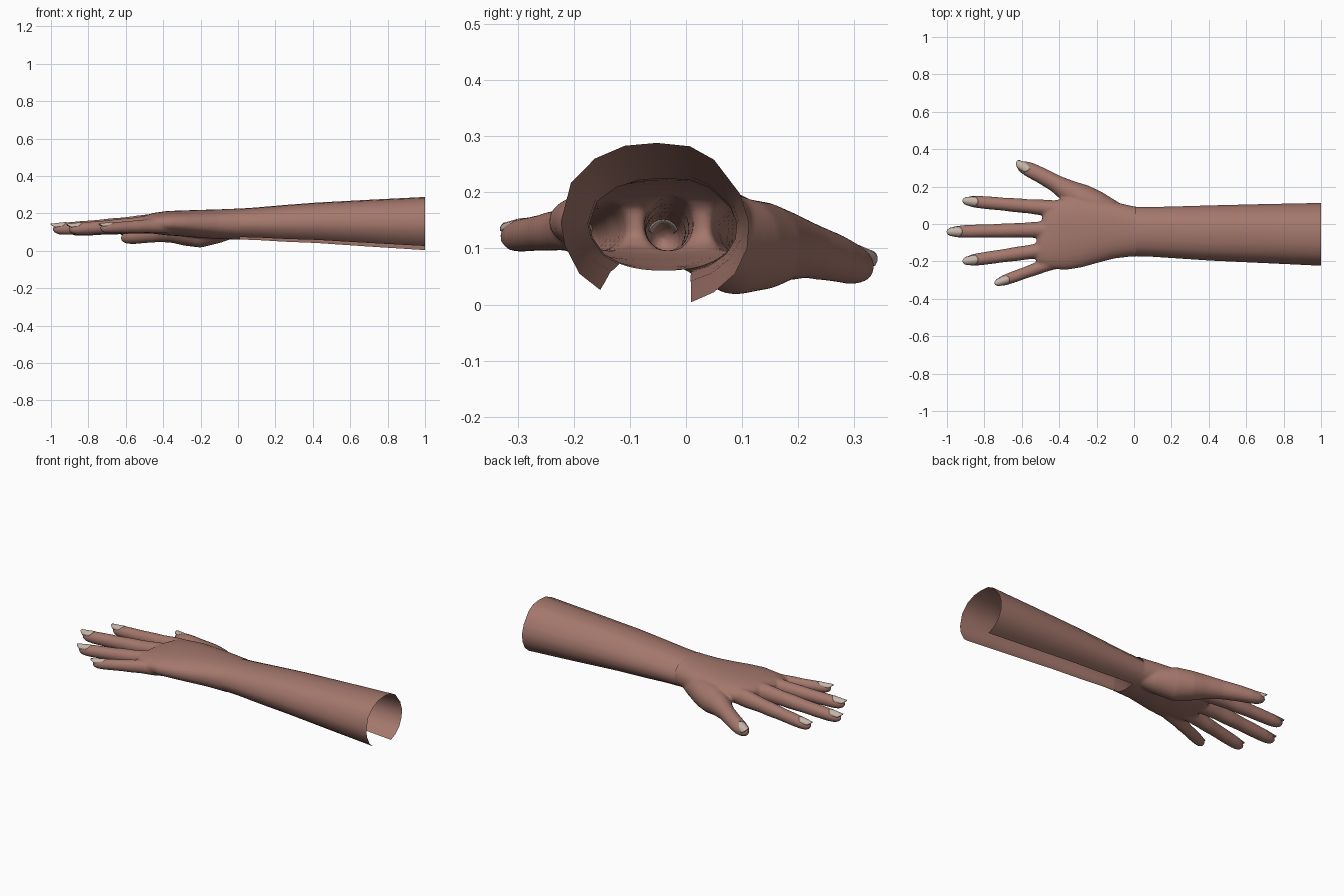
import bpy, bmesh, math
from mathutils import Vector

if "Cube" in bpy.data.objects:
    bpy.data.objects.remove(bpy.data.objects["Cube"])


def material(name, rgb):
    m = bpy.data.materials.new(name)
    m.diffuse_color = (*rgb, 1)
    m.use_nodes = True
    m.node_tree.nodes["Principled BSDF"].inputs["Base Color"].default_value = m.diffuse_color
    return m


SKIN = material("skin", (0.37, 0.185, 0.15))
NAIL = material("nail", (0.56, 0.46, 0.40))


def make_object(name, bm, mat):
    me = bpy.data.meshes.new(name)
    bmesh.ops.recalc_face_normals(bm, faces=bm.faces)
    for f in bm.faces:
        f.smooth = True
    bm.to_mesh(me)
    bm.free()
    me.materials.append(mat)
    ob = bpy.data.objects.new(name, me)
    bpy.context.collection.objects.link(ob)
    return ob


def spow(v, e):
    return math.copysign(abs(v) ** e, v)


def tube(bm, sections, up=(0, 0, 1), n=28, power=2.0):
    """Closed loft through (x, y, z, half width, half height) sections."""
    up = Vector(up)
    pts = [Vector(s[:3]) for s in sections]
    rings = []
    for i, s in enumerate(sections):
        t = (pts[min(i + 1, len(pts) - 1)] - pts[max(i - 1, 0)]).normalized()
        side = up.cross(t).normalized()
        nor = t.cross(side)
        ring = []
        for k in range(n):
            a = 2 * math.pi * k / n
            ring.append(bm.verts.new(pts[i]
                        + side * s[3] * spow(math.cos(a), 2 / power)
                        + nor * s[4] * spow(math.sin(a), 2 / power)))
        rings.append(ring)
    for r0, r1 in zip(rings, rings[1:]):
        for k in range(n):
            bm.faces.new((r0[k], r0[(k + 1) % n], r1[(k + 1) % n], r1[k]))
    bm.faces.new(rings[0][::-1])
    bm.faces.new(rings[-1])


def nail(name, tip, direction, up, length, w, h):
    """Curved plate ending at the finger tip."""
    d = Vector(direction).normalized()
    s = Vector(up).cross(d).normalized()
    nor = d.cross(s)
    bm = bmesh.new()
    rows, cols = 7, 9
    grid = []
    for i in range(rows):
        f = i / (rows - 1)
        row = []
        for j in range(cols):
            q = j / (cols - 1) * 2 - 1
            a = q * math.radians(62)
            # rounded root and tip
            t = -length + length * f + (0.25 * length * q * q) * (1 - 2 * f)
            row.append(bm.verts.new(Vector(tip) + d * t
                       + s * w * math.sin(a) * (1 - 0.15 * f)
                       + nor * h * (math.cos(a) - 0.12 * f)))
        grid.append(row)
    for i in range(rows - 1):
        for j in range(cols - 1):
            bm.faces.new((grid[i][j], grid[i][j + 1], grid[i + 1][j + 1], grid[i + 1][j]))
    ob = make_object(name, bm, NAIL)
    mod = ob.modifiers.new("thickness", 'SOLIDIFY')
    mod.thickness = 0.005
    mod.offset = -1


# ---- hand: palm, fingers and thumb lofts fused into one skin
hand_bm = bmesh.new()
tube(hand_bm, [(0.06, -0.041, 0.144, 0.133, 0.083), (0.0, -0.040, 0.143, 0.133, 0.083),
               (-0.1, -0.034, 0.143, 0.150, 0.079), (-0.2, -0.037, 0.144, 0.170, 0.075),
               (-0.3, -0.045, 0.147, 0.188, 0.069), (-0.38, -0.056, 0.148, 0.190, 0.065),
               (-0.45, -0.060, 0.147, 0.180, 0.056), (-0.49, -0.055, 0.147, 0.160, 0.044),
               (-0.51, -0.050, 0.147, 0.120, 0.025)], n=40, power=2.25)

# fraction along the finger, width and height factors
FINGER = [(0, .046, .050), (.2, .045, .050), (.38, .039, .042), (.5, .039, .041),
          (.62, .036, .037), (.76, .036, .036), (.88, .034, .034), (.95, .029, .029),
          (.985, .019, .019), (1, .008, .008)]
fingers = {
    "index": ((-0.36, 0.077, 0.147), (-0.905, 0.124, 0.108), 0.97),
    "middle": ((-0.37, -0.028, 0.152), (-0.99, -0.042, 0.114), 1.0),
    "ring": ((-0.36, -0.122, 0.150), (-0.905, -0.199, 0.114), 0.97),
    "little": ((-0.33, -0.170, 0.140), (-0.735, -0.316, 0.120), 0.86),
}
for name, (a, b, k) in fingers.items():
    a, b = Vector(a), Vector(b)
    tube(hand_bm, [(*a.lerp(b, f), w * k, h * k) for f, w, h in FINGER])
    d = (b - a).normalized()
    nail(name + "_nail", b + d * 0.010, d, (0, 0, 1), 0.085, 0.031 * k, 0.036 * k)

THUMB_UP = (0, 0.5, 0.87)
tube(hand_bm, [(0.0, 0.00, 0.125, 0.050, 0.045), (-0.1, 0.045, 0.113, 0.070, 0.070),
               (-0.2, 0.095, 0.103, 0.078, 0.088), (-0.28, 0.135, 0.105, 0.080, 0.078),
               (-0.35, 0.175, 0.104, 0.062, 0.062), (-0.42, 0.217, 0.096, 0.046, 0.050),
               (-0.5, 0.262, 0.084, 0.043, 0.043), (-0.56, 0.291, 0.074, 0.041, 0.037),
               (-0.595, 0.306, 0.069, 0.034, 0.031), (-0.617, 0.315, 0.066, 0.020, 0.020),
               (-0.625, 0.318, 0.065, 0.008, 0.008)], up=THUMB_UP)
nail("thumb_nail", (-0.632, 0.320, 0.066), (-0.88, 0.42, -0.12), THUMB_UP, 0.085, 0.034, 0.037)

hand = make_object("hand", hand_bm, SKIN)
remesh = hand.modifiers.new("fuse", 'REMESH')
remesh.mode = 'VOXEL'
remesh.voxel_size = 0.0075
smooth = hand.modifiers.new("soften", 'SMOOTH')
smooth.factor = 0.5
smooth.iterations = 7
fused = bpy.data.meshes.new_from_object(
    hand.evaluated_get(bpy.context.evaluated_depsgraph_get()))
hand.modifiers.clear()

# open the hand at the wrist
bm = bmesh.new()
bm.from_mesh(fused)
bmesh.ops.bisect_plane(bm, geom=bm.verts[:] + bm.edges[:] + bm.faces[:],
                       plane_co=(0.012, 0, 0), plane_no=(1, 0, 0), clear_outer=True)
for f in bm.faces:
    f.smooth = True
    f.material_index = 0
bm.to_mesh(hand.data)
bm.free()

# ---- forearm: open shell, slit along the underside
PROFILE = [(.009, .004), (.05, .022), (.0875, .055), (.109, .100), (.1125, .147), (.0965, .197),
           (.05, .258), (.007, .282), (-.052, .288), (-.109, .283), (-.1625, .26),
           (-.205, .217), (-.223, .147), (-.216, .105), (-.19, .055), (-.153, .026)]
# x, centre y, half width, centre z, half height
STATIONS = [(0.0, -.040, .132, .143, .082), (0.1, -.042, .133, .145, .087),
            (0.25, -.045, .140, .147, .098), (0.42, -.048, .148, .150, .108),
            (0.7, -.051, .158, .148, .125), (1.0, -.055, .168, .146, .142)]
bm = bmesh.new()
rings = []
for x, yc, hw, zc, hh in STATIONS:
    rings.append([bm.verts.new((x, yc + hw * (y + .055) / .168, zc + hh * (z - .146) / .142))
                  for y, z in PROFILE])
for r0, r1 in zip(rings, rings[1:]):
    for k in range(len(PROFILE) - 1):
        bm.faces.new((r0[k], r1[k], r1[k + 1], r0[k + 1]))
forearm = make_object("forearm", bm, SKIN)
# the open shell must face away from the arm axis
top = max(forearm.data.polygons, key=lambda p: p.center.z)
if top.normal.z < 0:
    forearm.data.flip_normals()
